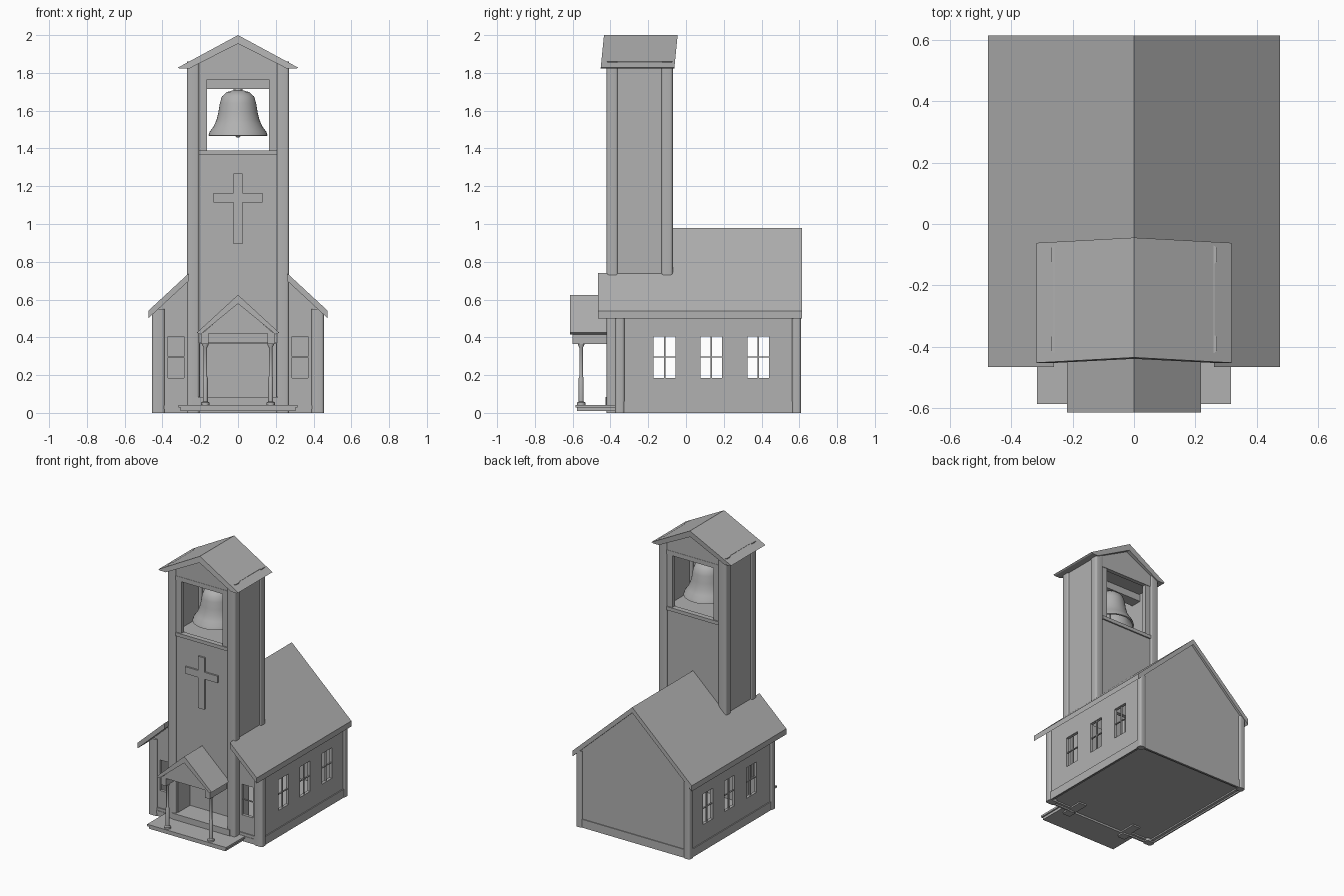
import bpy, bmesh, math

if "Cube" in bpy.data.objects:
    bpy.data.objects.remove(bpy.data.objects["Cube"])

# One dark grey for the whole building
grey = bpy.data.materials.new("dark_grey")
grey.diffuse_color = (0.44, 0.44, 0.44, 1)
grey.use_nodes = True
grey.node_tree.nodes["Principled BSDF"].inputs["Base Color"].default_value = grey.diffuse_color


def finish(name, bm, smooth=False):
    bmesh.ops.recalc_face_normals(bm, faces=bm.faces)
    me = bpy.data.meshes.new(name)
    bm.to_mesh(me)
    bm.free()
    me.materials.append(grey)
    ob = bpy.data.objects.new(name, me)
    bpy.context.collection.objects.link(ob)
    if smooth:
        bpy.ops.object.select_all(action='DESELECT')
        ob.select_set(True)
        bpy.context.view_layer.objects.active = ob
        bpy.ops.object.shade_smooth_by_angle(angle=math.radians(40))
    return ob


def prism(name, pts, y0, y1, shear=0.0):
    """Extrude an (x, z) outline along y; shear pushes the ridge back."""
    bm = bmesh.new()
    zmin = min(p[1] for p in pts)
    a, b = ([bm.verts.new((x, y + shear * (z - zmin), z)) for x, z in pts] for y in (y0, y1))
    bm.faces.new(a)
    bm.faces.new(b[::-1])
    for i in range(len(pts)):
        j = (i + 1) % len(pts)
        bm.faces.new((a[i], a[j], b[j], b[i]))
    return finish(name, bm)


def box(name, x0, x1, y0, y1, z0, z1, bevel=0.0):
    """Box by limits; bevel rounds the upright edges."""
    bm = bmesh.new()
    bmesh.ops.create_cube(bm, size=1)
    for v in bm.verts:
        v.co = (x1 if v.co.x > 0 else x0, y1 if v.co.y > 0 else y0, z1 if v.co.z > 0 else z0)
    if bevel:
        up = [e for e in bm.edges if abs(e.verts[0].co.z - e.verts[1].co.z) > 1e-4]
        bmesh.ops.bevel(bm, geom=up, offset=bevel, segments=4, profile=0.5, affect='EDGES')
    return finish(name, bm, bevel > 0)


def side_box(name, s, x0, x1, *rest, bevel=0.0):
    a, b = sorted((s * x0, s * x1))
    return box(name, a, b, *rest, bevel=bevel)


def lathe(name, profile, x, y, segs=32):
    bm = bmesh.new()
    rings = [[bm.verts.new((x + r * math.cos(2 * math.pi * k / segs),
                            y + r * math.sin(2 * math.pi * k / segs), z))
              for k in range(segs)] for r, z in profile]
    for a, b in zip(rings, rings[1:]):
        for k in range(segs):
            j = (k + 1) % segs
            bm.faces.new((a[k], a[j], b[j], b[k]))
    bm.faces.new(rings[0][::-1])
    bm.faces.new(rings[-1])
    return finish(name, bm, True)


def gable(x, eave, ridge, t):
    """Inverted V roof outline with vertical thickness t."""
    return [(-x, eave), (0, ridge), (x, eave), (x, eave - t), (0, ridge - t), (-x, eave - t)]


def nave_z(x, drop=0.0):
    return 0.98 - 0.925 * abs(x) - drop


WZ0, WZ1 = 0.185, 0.405                                  # window height limits
windows = [(-0.172, -0.055), (0.077, 0.19), (0.325, 0.44)]

# Nave floor and back gable wall
box("nave_floor", -0.44, 0.44, -0.37, 0.595, 0.02, 0.04)
prism("back_wall", [(-0.44, 0.01), (0.44, 0.01), (0.44, nave_z(0.44, 0.04)),
                    (0, nave_z(0, 0.04)), (-0.44, nave_z(0.44, 0.04))], 0.57, 0.597)
box("back_baseboard", -0.43, 0.43, 0.59, 0.603, 0.0, 0.06)

for s in (-1, 1):
    # Nave side walls with window openings
    side_box("side_wall_low", s, 0.42, 0.442, -0.36, 0.59, 0.01, WZ0)
    side_box("side_wall_high", s, 0.42, 0.442, -0.36, 0.59, WZ1, 0.535)
    side_box("side_baseboard", s, 0.44, 0.449, -0.36, 0.59, 0.0, 0.06)
    edges = [-0.36] + [v for w in windows for v in w] + [0.59]
    for y0, y1 in zip(edges[::2], edges[1::2]):
        side_box("side_wall_pier", s, 0.42, 0.442, y0, y1, WZ0, WZ1)
    for y0, y1 in windows:
        ym, zm = (y0 + y1) / 2, (WZ0 + WZ1) / 2
        side_box("window_upright", s, 0.426, 0.436, ym - 0.004, ym + 0.004, WZ0, WZ1)
        side_box("window_crossbar", s, 0.426, 0.436, y0, y1, zm - 0.003, zm + 0.003)

    # Nave front wall with a narrow window
    fy0, fy1 = -0.36, -0.338
    side_box("front_wall_low", s, 0.24, 0.43, fy0, fy1, 0.01, WZ0)
    side_box("front_wall_inner", s, 0.24, 0.285, fy0, fy1, WZ0, WZ1)
    side_box("front_wall_outer", s, 0.37, 0.43, fy0, fy1, WZ0, WZ1)
    prism("front_wall_high", [(s * 0.24, WZ1), (s * 0.43, WZ1), (s * 0.43, nave_z(0.43, 0.03)),
                              (s * 0.24, nave_z(0.24, 0.03))], fy0, fy1)
    side_box("front_baseboard", s, 0.26, 0.43, -0.367, -0.355, 0.0, 0.06)
    side_box("front_window_crossbar", s, 0.285, 0.37, -0.354, -0.344, 0.292, 0.298)

    # Nave corner posts
    side_box("nave_front_post", s, 0.388, 0.455, -0.375, -0.325, 0.0, 0.55, bevel=0.014)
    side_box("nave_back_post", s, 0.405, 0.455, 0.562, 0.609, 0.0, 0.55, bevel=0.014)

    # Roof strips beside the tower
    prism("nave_roof_strip", [(s * 0.26, nave_z(0.26)), (s * 0.475, nave_z(0.475)),
                              (s * 0.475, nave_z(0.475, 0.04)), (s * 0.26, nave_z(0.26, 0.04))],
          -0.465, -0.07)

    # Tower corner posts and side walls
    side_box("tower_front_post", s, 0.205, 0.27, -0.42, -0.36, 0.0, 1.86, bevel=0.014)
    side_box("tower_back_post", s, 0.205, 0.27, -0.13, -0.07, 0.72, 1.86, bevel=0.014)
    side_box("tower_side_wall", s, 0.225, 0.262, -0.37, -0.12, 0.62, 1.86)
    side_box("entry_side_wall", s, 0.2, 0.262, -0.40, -0.25, 0.01, 0.64)

    # Belfry opening frames, front and back
    for y0, y1 in ((-0.41, -0.38), (-0.11, -0.08)):
        side_box("belfry_jamb", s, 0.165, 0.215, y0, y1, 1.37, 1.80)

    # Porch columns and beams
    lathe("porch_column", [(0.022, 0.04), (0.022, 0.055), (0.013, 0.06), (0.013, 0.185),
                           (0.009, 0.195), (0.009, 0.345), (0.017, 0.36), (0.017, 0.37)],
          s * 0.173, -0.555, 16)
    side_box("porch_beam", s, 0.155, 0.195, -0.60, -0.41, 0.365, 0.425)

# Nave roof behind the tower
prism("nave_roof", gable(0.475, nave_z(0.475), 0.98, 0.04), -0.08, 0.613)

# Tower panels front and back, entry recess
box("tower_front_panel", -0.215, 0.215, -0.408, -0.38, 0.37, 1.37)
box("tower_back_panel", -0.215, 0.215, -0.11, -0.082, 0.70, 1.37)
box("entry_back_wall", -0.22, 0.22, -0.26, -0.24, 0.02, 0.64)
box("entry_ceiling", -0.22, 0.22, -0.40, -0.24, 0.365, 0.385)
box("entry_step", -0.23, 0.23, -0.425, -0.25, 0.03, 0.085)

# Belfry floor, ceiling, sills and gables
box("belfry_floor", -0.23, 0.23, -0.39, -0.1, 1.35, 1.38)
box("belfry_ceiling", -0.23, 0.23, -0.39, -0.1, 1.77, 1.80)
for y0, y1 in ((-0.418, -0.38), (-0.11, -0.072)):
    box("belfry_sill", -0.207, 0.207, y0, y1, 1.365, 1.39)
    box("belfry_lintel", -0.207, 0.207, y0 + 0.004, y1 - 0.004, 1.765, 1.797)
    prism("tower_gable", [(-0.255, 1.795), (0.255, 1.795), (0.255, 1.83),
                          (0, 1.965), (-0.255, 1.83)], y0 + 0.006, y1 - 0.006)

# Tower roof with slightly slanted ends
prism("tower_roof", [(-0.318, 1.828), (0, 2.0), (0.318, 1.828), (0.308, 1.822), (0.26, 1.822),
                     (0, 1.955), (-0.26, 1.822), (-0.308, 1.822)], -0.452, -0.062, 0.1)

# Bell, clapper and beam
lathe("bell", [(0.02, 1.72), (0.025, 1.708), (0.06, 1.698), (0.085, 1.675), (0.096, 1.64),
               (0.104, 1.59), (0.114, 1.55), (0.13, 1.515), (0.15, 1.488), (0.157, 1.468),
               (0.148, 1.465), (0.12, 1.51), (0.1, 1.56), (0.085, 1.64), (0.05, 1.68),
               (0.01, 1.685)], 0, -0.245, 40)
lathe("clapper", [(0.005, 1.69), (0.005, 1.5), (0.018, 1.485), (0.018, 1.47), (0.006, 1.458)],
      0, -0.245, 16)
box("bell_beam", -0.23, 0.23, -0.285, -0.205, 1.715, 1.765)

# Cross on the tower front
cx, ca = 0.025, 0.13
prism("cross", [(-cx, 0.895), (cx, 0.895), (cx, 1.115), (ca, 1.115), (ca, 1.165), (cx, 1.165),
                (cx, 1.268), (-cx, 1.268), (-cx, 1.165), (-ca, 1.165), (-ca, 1.115),
                (-cx, 1.115)], -0.42, -0.40)

# Porch roof, gable filling and platform
prism("porch_roof", gable(0.218, 0.425, 0.625, 0.045)[:3] + [(0.2, 0.415), (0, 0.578), (-0.2, 0.415)],
      -0.613, -0.40)
prism("porch_gable", [(-0.19, 0.42), (0.19, 0.42), (0, 0.585)], -0.60, -0.40)
box("porch_step", -0.305, 0.305, -0.578, -0.375, 0.01, 0.03)
box("porch_platform", -0.315, 0.315, -0.585, -0.37, 0.028, 0.042)
